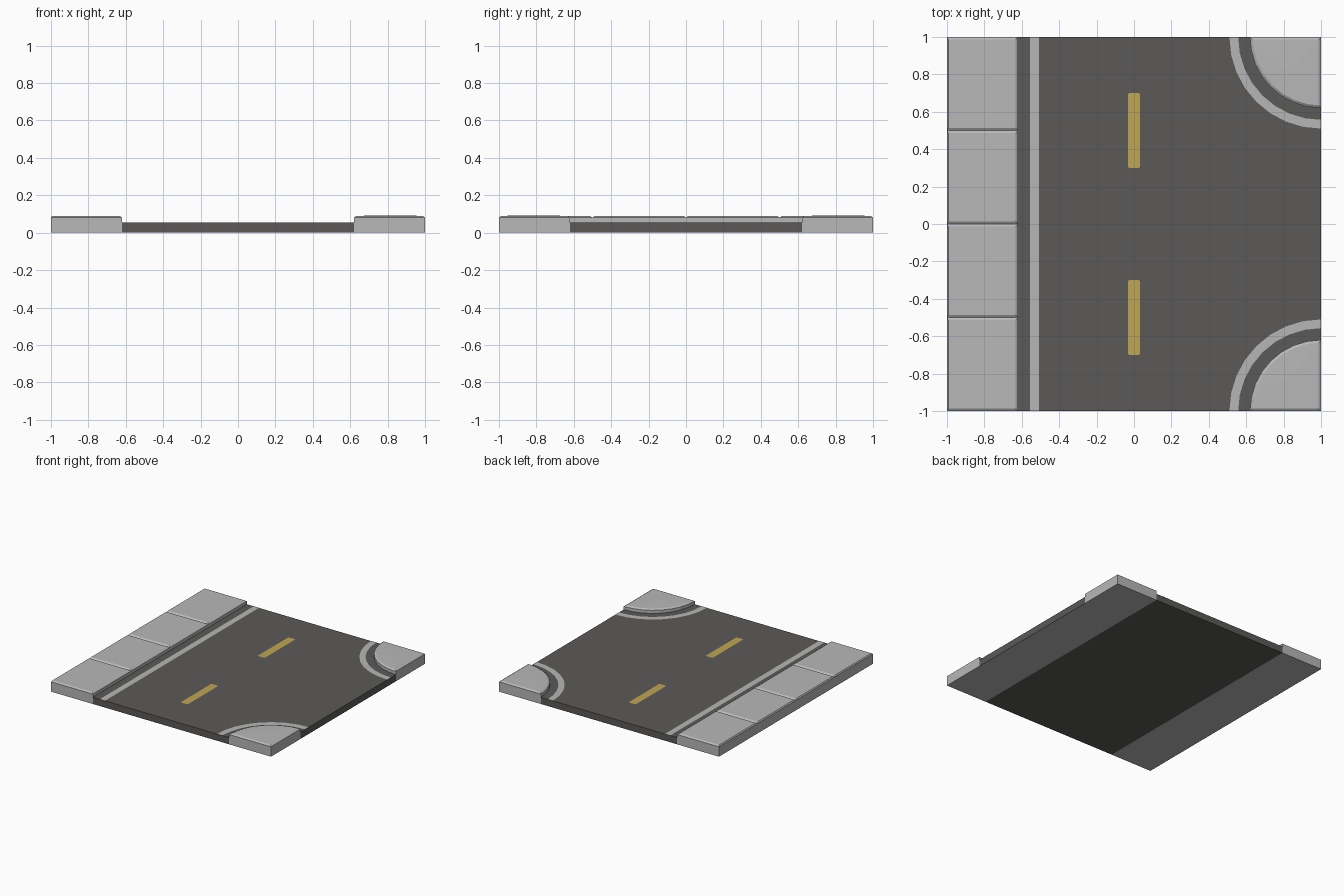
import bpy, bmesh, math

if "Cube" in bpy.data.objects:
    bpy.data.objects.remove(bpy.data.objects["Cube"])

R, ROAD_Z, WALK_Z = 0.38, 0.055, 0.09   # curb radius, road height, pavement height
BEV_W, BEV_H = 0.014, 0.009             # pavement edge bevel
SEG = 8                                 # segments per quarter circle


def material(name, rgb):
    m = bpy.data.materials.new(name)
    m.diffuse_color = (*rgb, 1)
    m.use_nodes = True
    m.node_tree.nodes["Principled BSDF"].inputs["Base Color"].default_value = m.diffuse_color
    return m


ASPHALT = material("asphalt", (0.105, 0.101, 0.096))
CONCRETE = material("concrete", (0.48, 0.48, 0.48))
WHITE = material("edge line grey", (0.47, 0.47, 0.465))
YELLOW = material("lane yellow", (0.52, 0.385, 0.09))


def finish(bm, name, *mats):
    me = bpy.data.meshes.new(name)
    bm.to_mesh(me)
    bm.free()
    ob = bpy.data.objects.new(name, me)
    bpy.context.collection.objects.link(ob)
    for m in mats:
        me.materials.append(m)
    return ob


def ring(bm, pts, z):
    return [bm.verts.new((x, y, z)) for x, y in pts]


def bridge(bm, lo, hi, keep=lambda a, b: True):
    n = len(lo)
    for i in range(n):
        j = (i + 1) % n
        if keep(lo[i].co, lo[j].co):
            bm.faces.new((lo[i], lo[j], hi[j], hi[i]))


def arc(r, s):
    # quarter arc around the corner (1, s), from the y edge to the x edge
    out = []
    for i in range(SEG + 1):
        a = math.pi / 2 * i / SEG
        out.append((1 - r * math.cos(a), s * (1 - r * math.sin(a))))
    return out


def on_edge(a, b):
    # true for sides lying on the outer square of the tile
    return any(abs(abs(a[k]) - 1) < 1e-4 and abs(a[k] - b[k]) < 1e-4 for k in (0, 1))


def plate(name, pts, mat, z):
    bm = bmesh.new()
    f = bm.faces.new(ring(bm, pts, z))
    f.normal_update()
    if f.normal.z < 0:
        f.normal_flip()
    return finish(bm, name, mat)


# Road slab: top surface and outer sides
pts = [(-1 + R, -1)] + arc(R, -1) + arc(R, 1)[::-1] + [(-1 + R, 1)]
bm = bmesh.new()
lo, hi = ring(bm, pts, 0), ring(bm, pts, ROAD_Z)
bridge(bm, lo, hi, on_edge)
bm.faces.new(hi)
finish(bm, "road", ASPHALT)

# Underside: asphalt in the middle, concrete strips along both sides
bm = bmesh.new()
xs = [-1, -1 + R, 1 - R, 1]
a, b = [ring(bm, [(x, y) for x in xs], 0) for y in (-1, 1)]
for i in range(3):
    f = bm.faces.new((a[i], b[i], b[i + 1], a[i + 1]))
    f.material_index = 0 if i == 1 else 1
finish(bm, "underside", ASPHALT, CONCRETE)

# Pavement slabs along the left side, meeting in V grooves
for k in range(4):
    y0, y1 = -1 + k * 0.5, -0.5 + k * 0.5

    def rect(d):
        return [(-1 + d * 0.5, y0 + d), (-1 + R - d, y0 + d),
                (-1 + R - d, y1 - d), (-1 + d * 0.5, y1 - d)]
    bm = bmesh.new()
    r0 = ring(bm, rect(0), 0)
    r1 = ring(bm, rect(0), WALK_Z - BEV_H)
    r2 = ring(bm, rect(BEV_W), WALK_Z)
    bridge(bm, r0, r1, lambda p, q: abs(p.x - q.x) < 1e-4 or on_edge(p, q))
    bridge(bm, r1, r2)
    bm.faces.new(r2)
    finish(bm, f"pavement_slab_{k + 1}", CONCRETE)

for s, side in ((-1, "front"), (1, "back")):
    # Rounded corner pavement with a barely raised fan top
    outer = arc(R, s) + [(1, s)]
    inner = [(min(x, 1 - BEV_W), s * min(abs(y), 1 - BEV_W))
             for x, y in arc(R - BEV_W, s) + [(1, s)]]
    bm = bmesh.new()
    r0, r1 = ring(bm, outer, 0), ring(bm, outer, WALK_Z - BEV_H)
    r2 = ring(bm, inner, WALK_Z)
    bridge(bm, r0, r1)
    bridge(bm, r1, r2)
    c = bm.verts.new((0.83, s * 0.83, WALK_Z + 0.003))
    for i in range(len(r2)):
        bm.faces.new((r2[i], r2[(i + 1) % len(r2)], c))
    if s > 0:
        bmesh.ops.reverse_faces(bm, faces=bm.faces[:])
    bmesh.ops.recalc_face_normals(bm, faces=bm.faces[:])
    # open-bottomed shell: make sure the top faces up
    if c.link_faces[0].normal.z < 0:
        bmesh.ops.reverse_faces(bm, faces=bm.faces[:])
    finish(bm, f"corner_pavement_{side}", CONCRETE)

    # Curved edge line around the corner
    bm = bmesh.new()
    o, n = ring(bm, arc(0.49, s), ROAD_Z + 0.001), ring(bm, arc(0.443, s), ROAD_Z + 0.001)
    for i in range(SEG):
        f = bm.faces.new((o[i], o[i + 1], n[i + 1], n[i]))
        f.normal_update()
        if f.normal.z < 0:
            f.normal_flip()
    finish(bm, f"corner_line_{side}", WHITE)

    # Centre dash with clipped corners
    w, h, t = 0.032, 0.2, 0.007
    dash = [(w, h - t), (w - t, h), (t - w, h), (-w, h - t),
            (-w, t - h), (t - w, -h), (w - t, -h), (w, t - h)]
    plate(f"centre_dash_{side}", [(x, y + s * 0.5) for x, y in dash], YELLOW, ROAD_Z + 0.001)

# Straight edge line beside the pavement
plate("edge_line", [(-0.557, -1), (-0.509, -1), (-0.509, 1), (-0.557, 1)], WHITE, ROAD_Z + 0.001)
